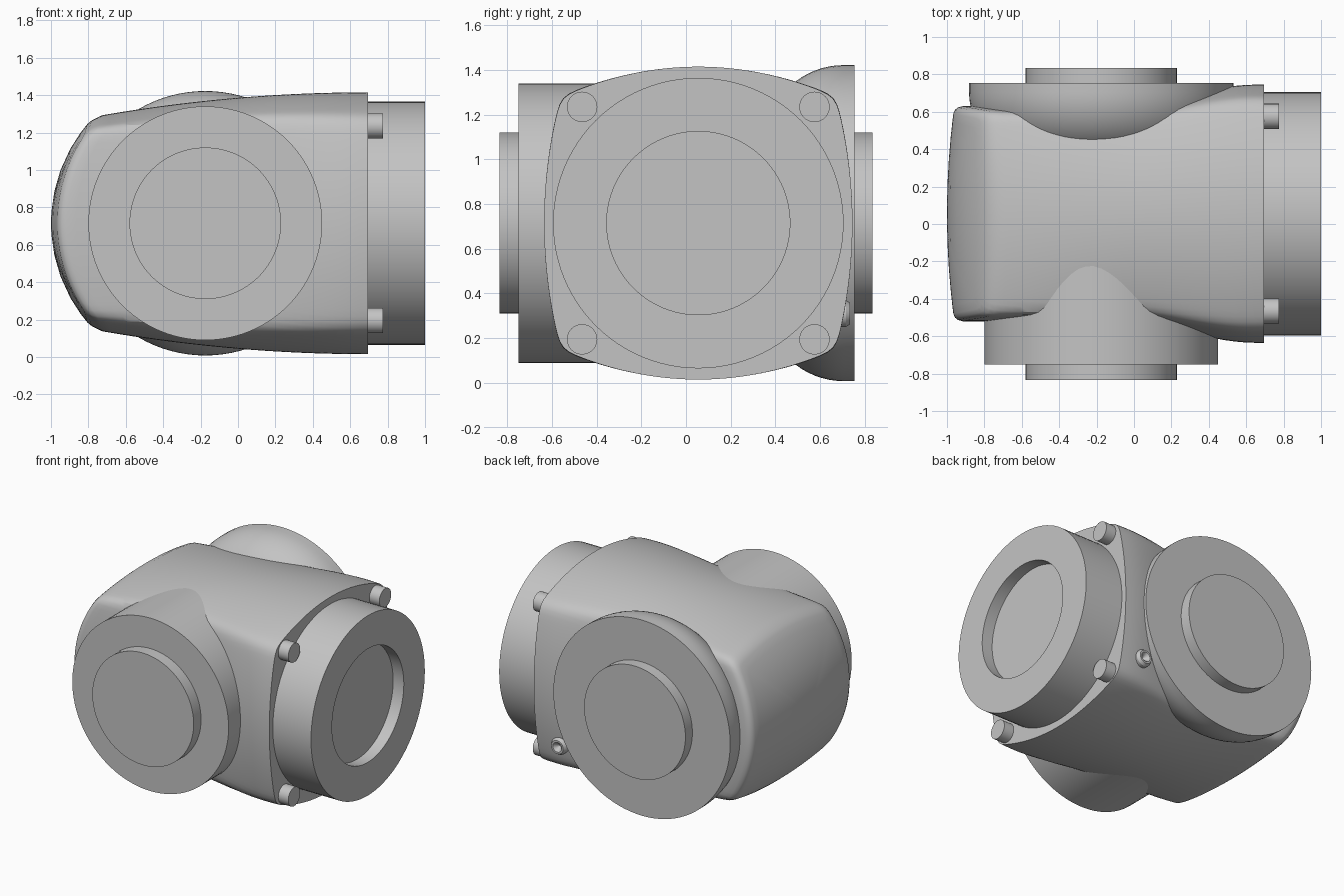
import bpy, bmesh, math
from mathutils import Vector

cube = bpy.data.objects.get("Cube")
if cube:
    bpy.data.objects.remove(cube, do_unlink=True)

# One cast metal colour
metal = bpy.data.materials.new("grey_metal")
metal.use_nodes = True
GREY = (0.55, 0.55, 0.55, 1)
metal.diffuse_color = GREY
metal.node_tree.nodes["Principled BSDF"].inputs["Base Color"].default_value = GREY

MID_Y, MID_Z, PORT_X, FACE_X = 0.055, 0.715, -0.175, 0.695


def finish(name, bm):
    bmesh.ops.recalc_face_normals(bm, faces=bm.faces[:])
    mesh = bpy.data.meshes.new(name)
    bm.to_mesh(mesh)
    bm.free()
    obj = bpy.data.objects.new(name, mesh)
    bpy.context.collection.objects.link(obj)
    mesh.materials.append(metal)
    bpy.ops.object.select_all(action='DESELECT')
    obj.select_set(True)
    bpy.context.view_layer.objects.active = obj
    bpy.ops.object.shade_smooth_by_angle(angle=math.radians(30))
    return obj


def bridge(bm, rings):
    for a, b in zip(rings, rings[1:]):
        n = len(a)
        for i in range(n):
            j = (i + 1) % n
            bm.faces.new((a[i], a[j], b[j], b[i]))


def lathe(name, axis, centre, profile, steps=96):
    """Spin (radius, position) pairs about the x or y axis; ends are capped."""
    bm = bmesh.new()
    rings = []
    for r, a in profile:
        ring = []
        for i in range(steps):
            t = math.tau * i / steps
            c, s = r * math.cos(t), r * math.sin(t)
            offset = Vector((a, c, s)) if axis == 'X' else Vector((c, a, s))
            ring.append(bm.verts.new(Vector(centre) + offset))
        rings.append(ring)
    bridge(bm, rings)
    bm.faces.new(rings[0])
    bm.faces.new(rings[-1])
    return finish(name, bm)


# Body: bulged square section, tapering towards a curved end
def section(x, t):
    f = min(1, max(0, (FACE_X - x) / 1.465))
    half_z = 0.70 - 0.13 * f * f
    k = min(1, max(0, (x + 0.1) / 0.75))
    half_y = 0.575 + 0.115 * k * k * (3 - 2 * k)
    c, s = abs(math.cos(t)) / half_y, abs(math.sin(t)) / half_z

    def reach(along, across, bulge):
        q = bulge * across * across
        return 2 / (along + math.sqrt(along * along + 4 * q))

    side = reach(c, s, 0.167 - 0.10 * f)
    top = reach(s, c, 0.243 - 0.12 * f)
    r = (side ** -40 + top ** -40) ** (-1 / 40)
    return r * math.cos(t), r * math.sin(t)


def end_x(y, z):
    return -1 + 0.82 - math.sqrt(0.82 ** 2 - z * z) + 0.04 * (y / 0.58) ** 2


def build_body(steps=160, lengths=32):
    bm = bmesh.new()
    angles = [math.tau * i / steps for i in range(steps)]
    rim = [section(-0.8, t) for t in angles]
    rings = []
    # domed end, growing from a small centre ring to a rounded rim
    for scale, lift in ((0.1, 0), (0.3, 0), (0.5, 0), (0.7, 0), (0.85, 0),
                        (0.93, 0), (0.965, 0.006), (0.988, 0.02)):
        rings.append([bm.verts.new((end_x(y * scale, z * scale) + lift,
                                    y * scale + MID_Y, z * scale + MID_Z))
                      for y, z in rim])
    # side walls
    for n in range(lengths + 1):
        ring = []
        for t, (y, z) in zip(angles, rim):
            start = end_x(y, z) + 0.045
            x = start + (FACE_X - start) * n / lengths
            y, z = section(x, t)
            ring.append(bm.verts.new((x, y + MID_Y, z + MID_Z)))
        rings.append(ring)
    bridge(bm, rings)
    bm.faces.new(rings[0])
    bm.faces.new(rings[-1])
    finish("valve_body", bm)


build_body()

# Collar with a recessed opening
lathe("side_collar", 'X', (0, MID_Y, MID_Z),
      [(0.65, 0.6), (0.65, 1), (0.41, 1), (0.41, 0.915)])

# Front port and its raised disc
port = (PORT_X, 0, MID_Z)
lathe("front_port", 'Y', port, [(0.625, 0), (0.625, -0.75)])
lathe("front_port_disc", 'Y', port, [(0.405, -0.7), (0.405, -0.835)])

# Back port: rounded bowl with a flat face and raised disc
bowl = [(0.3, 0.3)]
for i in range(13):
    a = math.radians(65 * (1 - i / 12))
    bowl.append((0.357 + 0.35 * math.cos(a), 0.705 - 0.35 * math.sin(a)))
bowl.append((0.707, 0.755))
lathe("back_port", 'Y', port, bowl)
lathe("back_port_disc", 'Y', port, [(0.405, 0.7), (0.405, 0.835)])

# Four corner bolts around the collar
for side, dy in (("front", -0.52), ("back", 0.52)):
    for level, dz in (("lower", -0.52), ("upper", 0.52)):
        lathe(f"{side}_{level}_bolt", 'X', (0, MID_Y + dy, MID_Z + dz),
              [(0.068, 0.6), (0.068, 0.775)], 32)

# Small drain screw with a conical socket
lathe("drain_screw", 'Y', (0.515, 0, 0.31),
      [(0.06, 0.6), (0.06, 0.715), (0.048, 0.735), (0.035, 0.735), (0.005, 0.70)], 32)
